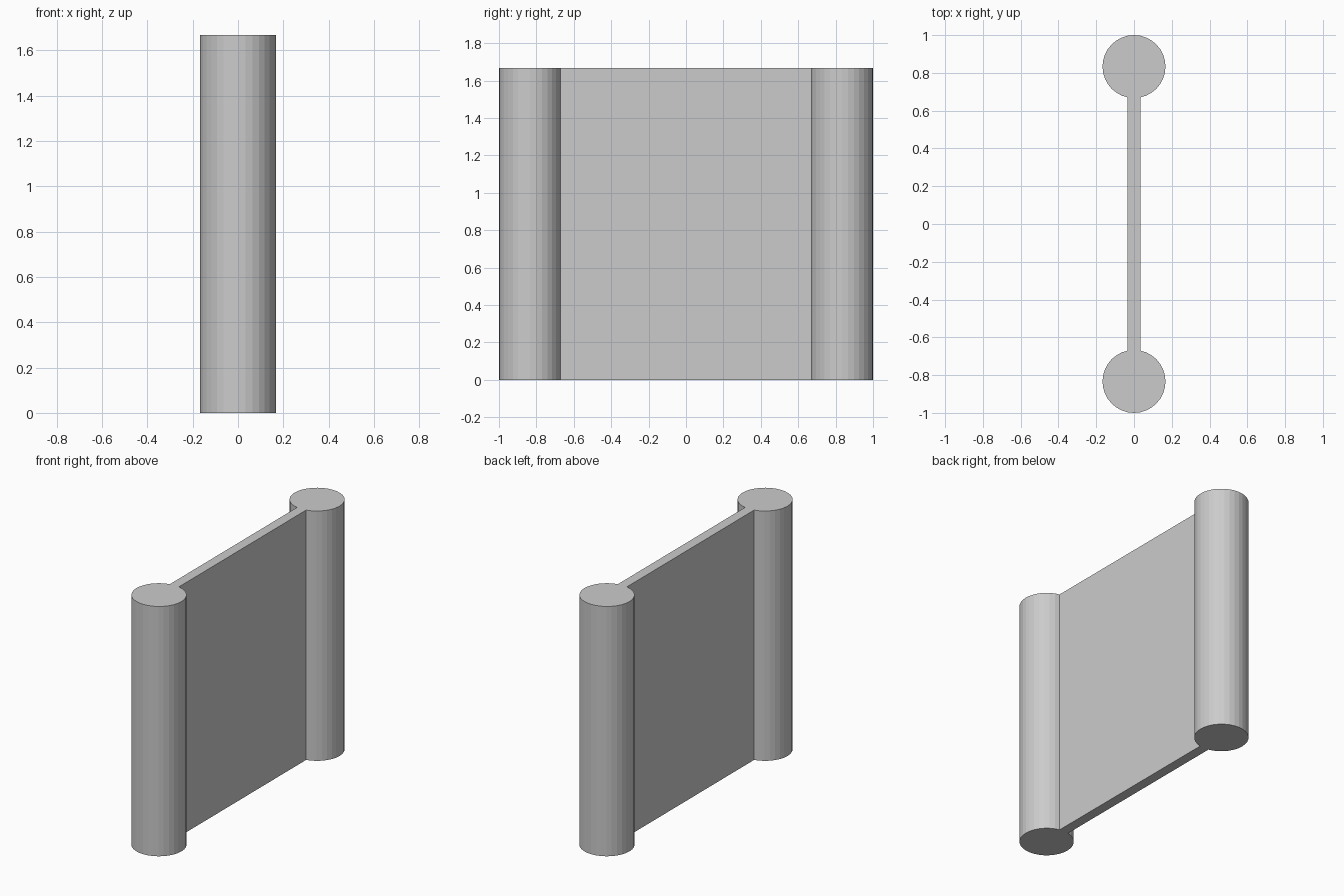
import bpy

if "Cube" in bpy.data.objects:
    bpy.data.objects.remove(bpy.data.objects["Cube"])

H = 5 / 3      # overall height
R = 1 / 6      # post radius
Y = 1 - R      # post centre offset


def post(name, y):
    bpy.ops.mesh.primitive_cylinder_add(vertices=32, radius=R, depth=H,
                                        location=(0, y, H / 2))
    bpy.context.object.name = name


# Round end posts
post("front_post", -Y)
post("back_post", Y)

# Thin wall panel joining the posts, ends just meeting the round surfaces
bpy.ops.mesh.primitive_cube_add(size=1, location=(0, 0, H / 2))
panel = bpy.context.object
panel.name = "wall_panel"
panel.scale = (0.067, 1.34, H)
bpy.ops.object.transform_apply(location=False, rotation=False, scale=True)
